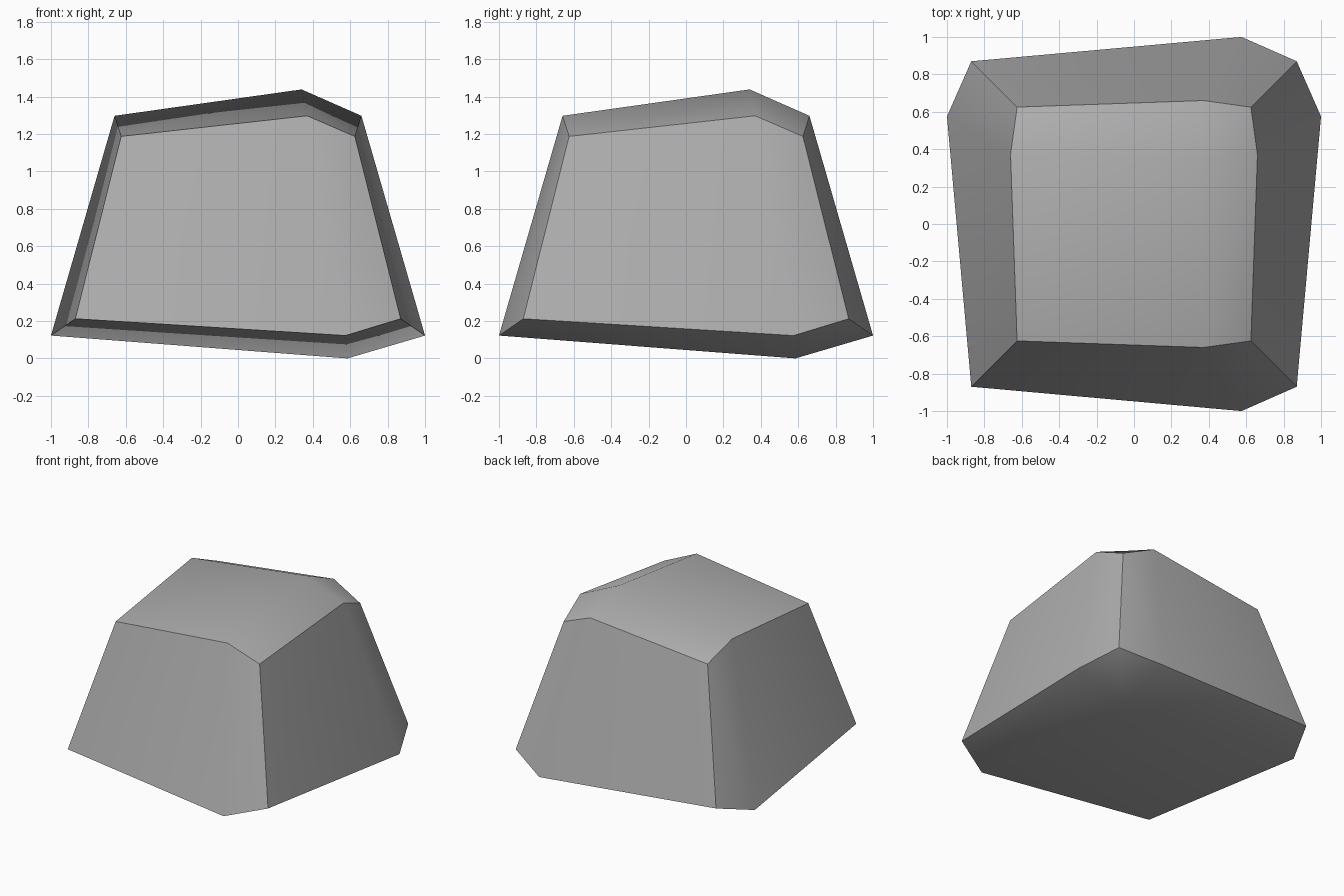
import bpy
import bmesh

cube = bpy.data.objects.get("Cube")
if cube:
    bpy.data.objects.remove(cube)

stone = bpy.data.materials.new("stone_grey")
stone.use_nodes = True
grey = (0.42, 0.42, 0.42, 1)
stone.diffuse_color = grey
stone.node_tree.nodes["Principled BSDF"].inputs["Base Color"].default_value = grey

bm = bmesh.new()


def layer(corner, rim, peak, heights):
    """3 x 3 cap whose off-centre middle row bulges; heights: corner, rim, peak."""
    def place(i, j):
        if i != 1 and j != 1:
            return ((i - 1) * corner, (j - 1) * corner, heights[0])
        if i == 1 and j == 1:
            return (peak[1], peak[1], heights[2])
        if i == 1:
            return (peak[0], (j - 1) * rim, heights[1])
        return ((i - 1) * rim, peak[0], heights[1])
    return [[bm.verts.new(place(i, j)) for j in range(3)] for i in range(3)]


bottom = layer(0.87, 1.0, (0.575, 0.585), (0.212, 0.122, 0.0))
top = layer(0.625, 0.66, (0.37, 0.34), (1.187, 1.297, 1.438))

# Top and underside caps
side = {}
for name, cap in (("bottom", bottom), ("top", top)):
    for i in range(2):
        for j in range(2):
            face = bm.faces.new((cap[i][j], cap[i + 1][j],
                                 cap[i + 1][j + 1], cap[i][j + 1]))
            side[face] = name

# Four sloping walls, two faces each
walls = {
    "front": [(0, 0), (1, 0), (2, 0)],
    "back": [(0, 2), (1, 2), (2, 2)],
    "left": [(2, 0), (2, 1), (2, 2)],
    "right": [(0, 0), (0, 1), (0, 2)],
}
for name, path in walls.items():
    for (a, b), (c, d) in zip(path, path[1:]):
        face = bm.faces.new((bottom[a][b], bottom[c][d], top[c][d], top[a][b]))
        side[face] = name

bmesh.ops.recalc_face_normals(bm, faces=bm.faces)

# Smooth within each side, crisp where two sides meet
for face in bm.faces:
    face.smooth = True
for edge in bm.edges:
    edge.smooth = len({side[f] for f in edge.link_faces}) == 1

mesh = bpy.data.meshes.new("boulder")
bm.to_mesh(mesh)
bm.free()
mesh.materials.append(stone)
bpy.context.scene.collection.objects.link(bpy.data.objects.new("boulder", mesh))
